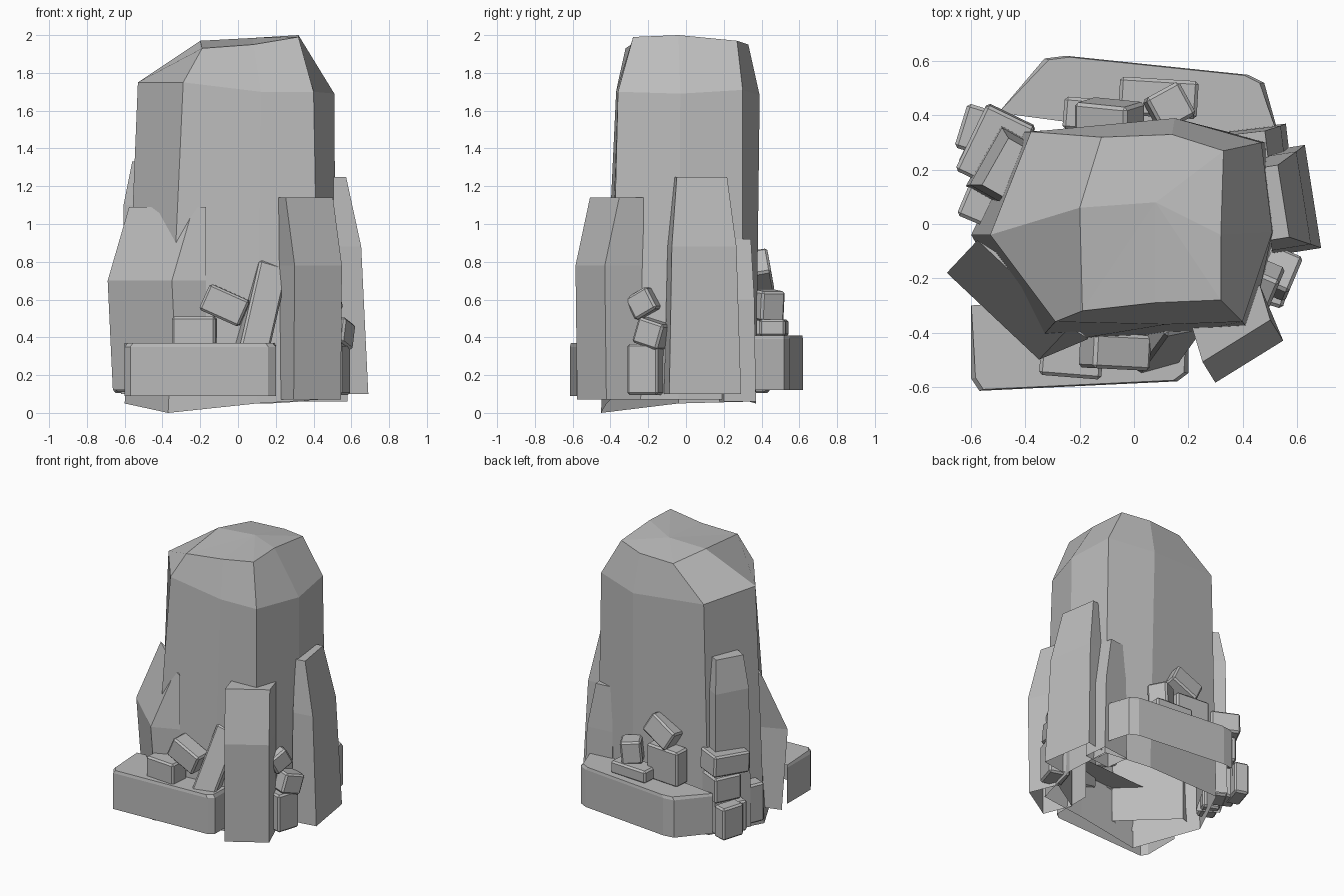
import bpy, bmesh
from mathutils import Vector, Matrix, Euler

cube = bpy.data.objects.get("Cube")
if cube:
    bpy.data.objects.remove(cube, do_unlink=True)

stone = bpy.data.materials.new("grey_stone")
stone.use_nodes = True
GREY = (0.5, 0.5, 0.5, 1)
stone.diffuse_color = GREY
stone.node_tree.nodes["Principled BSDF"].inputs["Base Color"].default_value = GREY


def finish(name, bm):
    """Turn a bmesh into a flat shaded stone object."""
    mesh = bpy.data.meshes.new(name)
    bm.to_mesh(mesh)
    bm.free()
    mesh.materials.append(stone)
    obj = bpy.data.objects.new(name, mesh)
    bpy.context.collection.objects.link(obj)
    return obj


def loft(name, rings, peak=None, back=True):
    """Skin a stack of point rings, open below, with a flat or pointed top.
    Without back, the wall between the last and first points is left out."""
    bm = bmesh.new()
    rows = [[bm.verts.new(p) for p in ring] for ring in rings]
    count = len(rows[0])
    for low, high in zip(rows, rows[1:]):
        for i in range(count if back else count - 1):
            j = (i + 1) % count
            bm.faces.new((low[i], low[j], high[j], high[i]))
    if peak:
        tip = bm.verts.new(peak)
        for i in range(count):
            bm.faces.new((rows[-1][i], rows[-1][(i + 1) % count], tip))
    else:
        bm.faces.new(rows[-1])
    return finish(name, bm)


def shard(name, a, b, depth, heights, offsets, taper=1, skew=0):
    """Upright splinter: outer face runs a to b and leans inward going up."""
    a, b = Vector(a), Vector(b)
    along = (b - a).normalized()
    inward = Vector((-along.y, along.x))
    middle = (a + b) / 2
    rear = inward * depth + along * skew
    rings = []
    for z, off, width in zip(heights, offsets, (1, (2 + taper) / 3, taper)):
        half = (b - a) / 2 * width
        plan = [middle - half + inward * off, middle + half + inward * off,
                middle + half + rear, middle - half + rear]
        rings.append([(p.x, p.y, z) for p in plan])
    return loft(name, rings)


def slab(name, plan, bottom, top):
    """Flat ledge, open towards the pillar, with a chamfered upper edge."""
    c = sum((Vector(p) for p in plan), Vector((0, 0))) / len(plan)
    inner = [c + (Vector(p) - c) * 0.96 for p in plan]
    inner[0], inner[-1] = plan[0], plan[-1]
    return loft(name, [[(x, y, bottom) for x, y in plan],
                       [(x, y, top - 0.02) for x, y in plan],
                       [(x, y, top) for x, y in inner]], back=False)


def boulder(name, place, size, turn):
    """Chamfered block."""
    bm = bmesh.new()
    bmesh.ops.create_cube(bm, size=1, matrix=Matrix.Diagonal((*size, 1)))
    bmesh.ops.bevel(bm, geom=bm.edges[:], offset=0.012, segments=1, affect='EDGES')
    bm.transform(Matrix.Translation(place) @ Euler(turn).to_matrix().to_4x4())
    return finish(name, bm)


# Main pillar: foot, shoulder and crest rings with a faceted crown,
# listed counterclockwise from the back left corner
foot = [(.5, .3, .07), (.17, .37, .05), (-.42, .34, .06), (-.6, -.04, .05),
        (-.37, -.45, 0), (.1, -.42, .05), (.43, -.4, .07), (.52, -.04, .07)]
shoulder = [(.47, .3, 1.71), (.15, .39, 1.68), (-.38, .34, 1.72), (-.53, -.04, 1.75),
            (-.29, -.36, 1.75), (.12, -.37, 1.7), (.4, -.36, 1.7), (.51, -.03, 1.69)]
crest = [(.33, .27, 1.97), (.14, .33, 1.95), (-.12, .32, 1.94), (-.2, .06, 1.97),
         (-.19, -.32, 1.93), (.08, -.29, 1.95), (.32, -.28, 1.99), (.32, -.04, 2)]
loft("main_pillar", [foot, shoulder, crest], peak=(.08, .08, 1.985))

# Splinters leaning on the pillar
shard("front_right_shard", (-.69, -.18), (-.35, -.5), .18,
      (.12, .7, 1.09), (.04, 0, .165), skew=.08)
shard("front_left_shard", (.3, -.585), (.55, -.43), .22,
      (.07, .78, 1.14), (.01, 0, .09), skew=.035)
shard("left_shard", (.68, -.09), (.62, .29), .17,
      (.1, .88, 1.25), (-.01, .025, .1), .7)
shard("back_left_shard", (.58, .2), (.56, .37), .21,
      (.06, .6, .92), (0, .02, .08), .8)
shard("back_right_shard", (-.49, .37), (-.62, .14), .16,
      (.1, 1.1, 1.33), (0, .01, .05), .75)

# Ledges running into the pillar
slab("front_ledge", [(-.6, -.3), (-.6, -.57), (-.57, -.615), (.16, -.58),
                     (.2, -.55), (.2, -.25)], .09, .37)
slab("back_ledge", [(.55, .27), (.48, .52), (.42, .55), (-.25, .62),
                    (-.33, .61), (-.5, .41)], .12, .41)

# Loose blocks: position, size, rotation
blocks = {
    "front_block": ((-.23, -.49, .43), (.23, .15, .16), (0, 0, -.08)),
    "front_tilted_block": ((-.07, -.47, .57), (.23, .13, .15), (0, .42, -.05)),
    "front_spike": ((.12, -.4, .54), (.16, .15, .5), (-.25, .28, .2)),
    "left_low_block": ((.5, -.21, .23), (.15, .17, .27), (0, 0, -.3)),
    "left_middle_block": ((.53, -.18, .42), (.13, .15, .14), (-.3, 0, -.4)),
    "left_top_block": ((.47, -.22, .58), (.12, .14, .13), (.5, 0, -.4)),
    "back_plate": ((.09, .465, .45), (.29, .14, .09), (0, 0, -.06)),
    "back_block": ((-.13, .4, .53), (.26, .12, .25), (0, 0, -.08)),
    "back_small_block": ((.13, .43, .57), (.14, .14, .16), (0, .1, .5)),
    "back_tilted_block": ((-.09, .39, .75), (.22, .12, .15), (.2, -.5, -.1)),
    "right_low_block": ((-.55, .26, .22), (.15, .15, .22), (0, 0, -.45)),
    "right_middle_block": ((-.49, .29, .43), (.18, .2, .18), (0, 0, -.45)),
    "right_top_block": ((-.51, .28, .61), (.2, .27, .15), (.05, 0, -.45)),
    "right_side_block": ((-.57, .08, .25), (.12, .15, .28), (0, 0, -.4)),
    "right_outer_block": ((-.59, .35, .22), (.1, .17, .23), (0, 0, -.3)),
}
for name, spec in blocks.items():
    boulder(name, *spec)
